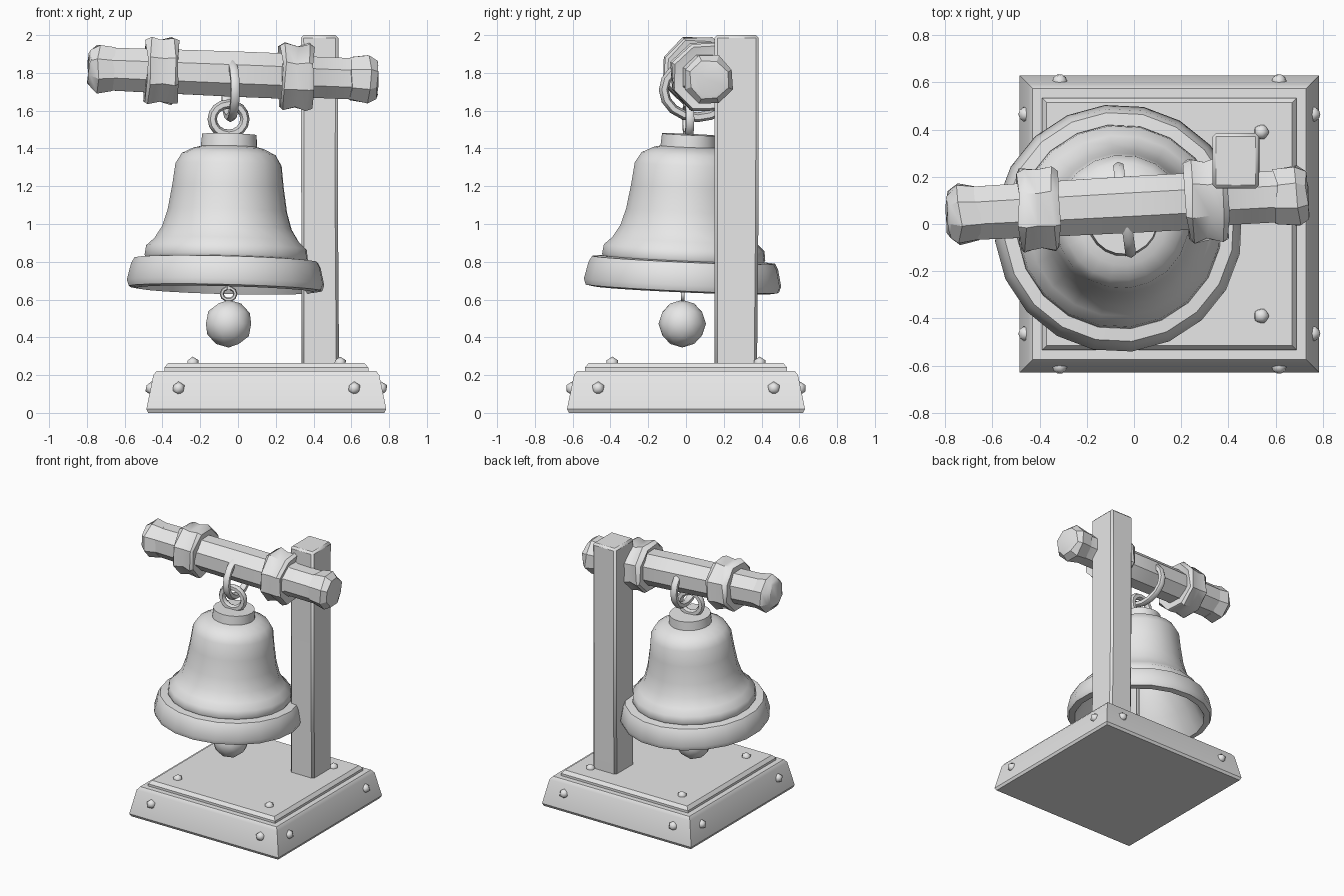
import bpy, bmesh, math, random
from mathutils import Vector, Matrix

if "Cube" in bpy.data.objects:
    bpy.data.objects.remove(bpy.data.objects["Cube"])

random.seed(4)
grey = bpy.data.materials.new("plain_grey")
grey.diffuse_color = (0.8, 0.8, 0.8, 1)
grey.use_nodes = True
grey.node_tree.nodes["Principled BSDF"].inputs["Base Color"].default_value = grey.diffuse_color


def finish(name, bm, matrix=None, angle=35):
    if matrix is not None:
        bm.transform(matrix)
    bmesh.ops.recalc_face_normals(bm, faces=bm.faces)
    me = bpy.data.meshes.new(name)
    bm.to_mesh(me)
    bm.free()
    me.materials.append(grey)
    ob = bpy.data.objects.new(name, me)
    bpy.context.collection.objects.link(ob)
    bpy.ops.object.select_all(action='DESELECT')
    ob.select_set(True)
    bpy.context.view_layer.objects.active = ob
    bpy.ops.object.shade_smooth_by_angle(angle=math.radians(angle))
    return ob


def axis_matrix(origin, direction):
    return Matrix.Translation(origin) @ Vector(direction).to_track_quat('Z', 'Y').to_matrix().to_4x4()


def lathe(name, profile, sides, matrix, closed=False, jitter=0.0, angle=35, turn=0.0):
    """Spin (radius, height) points about local z; open ends get caps."""
    bm = bmesh.new()
    rings = []
    for r, h in profile:
        ring = []
        for i in range(sides):
            a = 2 * math.pi * i / sides + turn
            rr = r * (1 + random.uniform(-jitter, jitter))
            hh = h + random.uniform(-jitter, jitter) * 0.25
            ring.append(bm.verts.new((rr * math.cos(a), rr * math.sin(a), hh)))
        rings.append(ring)
    n = len(rings)
    for k in range(n if closed else n - 1):
        a, b = rings[k], rings[(k + 1) % n]
        for i in range(sides):
            j = (i + 1) % sides
            bm.faces.new((a[i], a[j], b[j], b[i]))
    if not closed:
        bm.faces.new(rings[0])
        bm.faces.new(rings[-1])
    return finish(name, bm, matrix, angle)


def square_stack(name, levels, angle=30):
    """Stack of rectangles (cx, cy, half_x, half_y, z)."""
    bm = bmesh.new()
    rings = [[bm.verts.new((cx + sx * hx, cy + sy * hy, z))
              for sx, sy in ((-1, -1), (1, -1), (1, 1), (-1, 1))]
             for cx, cy, hx, hy, z in levels]
    for a, b in zip(rings, rings[1:]):
        for i in range(4):
            j = (i + 1) % 4
            bm.faces.new((a[i], a[j], b[j], b[i]))
    bm.faces.new(rings[0])
    bm.faces.new(rings[-1])
    return finish(name, bm, None, angle)


def loop_ring(name, ry, rz, minor, matrix, seg=16, sides=6):
    """Elliptical ring lying in the local yz plane."""
    prof = []
    bm = bmesh.new()
    for i in range(seg):
        a = 2 * math.pi * i / seg
        c, s = math.cos(a), math.sin(a)
        prof.append([bm.verts.new((minor * math.sin(t), (ry + minor * math.cos(t)) * c,
                                   (rz + minor * math.cos(t)) * s))
                     for t in (2 * math.pi * k / sides for k in range(sides))])
    for i in range(seg):
        a, b = prof[i], prof[(i + 1) % seg]
        for k in range(sides):
            m = (k + 1) % sides
            bm.faces.new((a[k], a[m], b[m], b[k]))
    return finish(name, bm, matrix, 60)


# Base block and upper plate
BX = 0.15
square_stack("base_block", [(BX, 0, .625, .62, 0), (BX, 0, .635, .63, .02),
                            (BX, 0, .598, .593, .20), (BX, 0, .58, .575, .223)])
square_stack("base_plate", [(BX, 0, .54, .535, .21), (BX, 0, .54, .535, .24),
                            (BX, 0, .52, .515, .264)])

# Rivets on the plate and the four sloping sides
spots = [(BX + sx * .39, sy * .39, .262) for sx in (-1, 1) for sy in (-1, 1)]
for s in (-1, 1):
    for t in (-.465, .465):
        spots += [(BX + t, s * .603, .13), (BX + s * .608, t, .13)]
for i, p in enumerate(spots):
    bm = bmesh.new()
    bmesh.ops.create_icosphere(bm, subdivisions=1, radius=.036)
    finish("rivet_%02d" % i, bm, Matrix.Translation(p), 60)

# Upright post
post = square_stack("post", [(.435, .264, .10, .112, .24), (.432, .268, .097, .116, 1.1),
                             (.432, .268, .099, .117, 2.0)])
bev = post.modifiers.new("edge", 'BEVEL')
bev.width, bev.segments, bev.limit_method = .015, 1, 'ANGLE'

# Tilted cross beam with end caps and two bands
direction = Vector((1, .055, -.04)).normalized()
beam = axis_matrix((0, .083, 1.793), direction)
T = math.pi / 8
lathe("beam", [(.122, -.70), (.126, -.42), (.13, 0), (.13, .38), (.118, .40), (.118, .64)],
      8, beam, turn=T, angle=30)
lathe("left_cap", [(.085, -.79), (.105, -.785), (.138, -.745), (.122, -.665)],
      8, beam, jitter=.04, turn=T, angle=30)
lathe("right_cap", [(.122, .60), (.134, .695), (.108, .735), (.085, .74)],
      8, beam, jitter=.04, turn=T, angle=30)
for name, x in (("left_band", -.41), ("right_band", .305)):
    lathe(name, [(.115, x - .075), (.175, x - .085), (.19, x - .06), (.178, x),
                 (.19, x + .06), (.175, x + .085), (.115, x + .075)],
          8, beam, jitter=.04, turn=T, angle=40)

# Hollow bell hanging slightly askew
bell = axis_matrix((-.067, -.02, .65), (.02, .035, .78))
lathe("bell", [(.145, .825), (.15, .76), (.19, .75), (.25, .72), (.283, .665), (.297, .55),
               (.318, .42), (.345, .33), (.385, .265), (.428, .225), (.435, .175), (.43, .165),
               (.488, .16), (.505, .13), (.526, .04), (.515, .008), (.47, .0), (.44, .05),
               (.38, .18), (.31, .32), (.275, .5), (.255, .63), (.18, .69)],
      20, bell, angle=45)
lathe("bell_dents", [(.34, .22), (.432, .21), (.40, .262), (.365, .305), (.32, .33)],
      20, bell, jitter=.025, angle=50)
bpy.data.objects.remove(bpy.data.objects["bell_dents"])

# Crown loop and the link over the beam
loop_ring("crown_loop", .087, .08, .025,
          Matrix.Translation((-.05, .012, 1.555)) @ Matrix.Rotation(math.radians(-84), 4, 'Z'))
loop_ring("beam_link", .18, .145, .026,
          Matrix.Translation((-.04, .06, 1.71)) @ Matrix.Rotation(math.radians(8), 4, 'Z'))

# Clapper: rod, eye and ball
lathe("clapper_rod", [(.013, .65), (.013, 1.36)], 6, Matrix.Translation((-.05, -.018, 0)))
loop_ring("clapper_eye", .036, .032, .011,
          Matrix.Translation((-.05, -.018, .63)) @ Matrix.Rotation(math.radians(90), 4, 'Z'), 10, 6)
bm = bmesh.new()
bmesh.ops.create_icosphere(bm, subdivisions=2, radius=.126)
finish("clapper_ball", bm, Matrix.Translation((-.05, -.02, .472)), 40)
